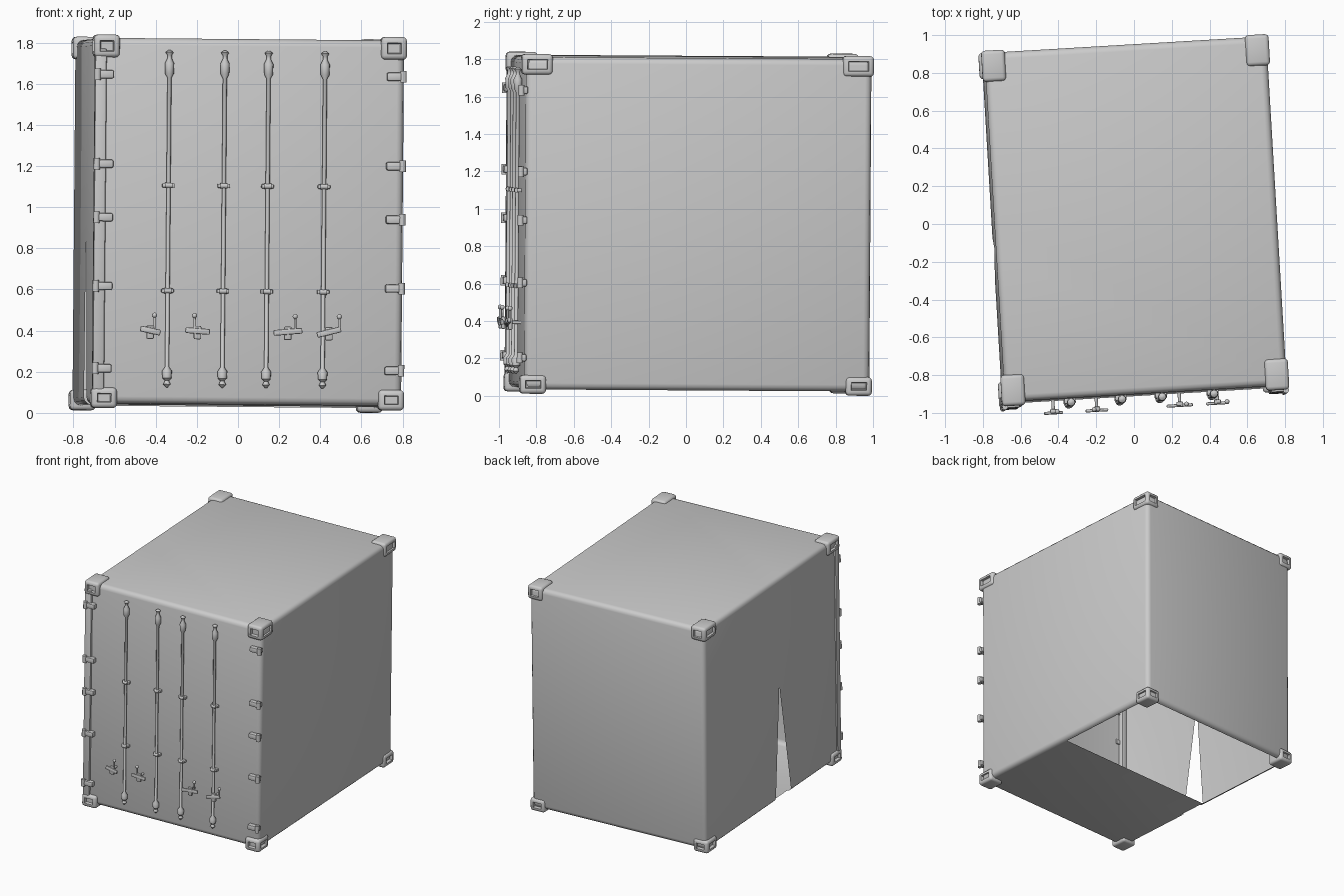
import bpy, bmesh
from math import radians, cos, sin, pi
from mathutils import Matrix, Vector

if "Cube" in bpy.data.objects:
    bpy.data.objects.remove(bpy.data.objects["Cube"])

# Whole container is turned a few degrees and leans very slightly
POSE = (Matrix.Translation((0, 0, 0.92)) @ Matrix.Rotation(radians(3.4), 4, 'Z')
        @ Matrix.Rotation(radians(-0.35), 4, 'X') @ Matrix.Rotation(radians(0.5), 4, 'Y')
        @ Matrix.Translation((0, 0, -0.92)))
FRONT = -0.905


def finish(bm, name, angle=40):
    mesh = bpy.data.meshes.new(name)
    bm.to_mesh(mesh)
    bm.free()
    mesh.shade_smooth()
    mesh.set_sharp_from_angle(angle=radians(angle))
    obj = bpy.data.objects.new(name, mesh)
    bpy.context.collection.objects.link(obj)
    obj.matrix_world = POSE
    return obj


def add_box(bm, lo, hi, bevel=0.0, segments=2, turn=None):
    lo, hi = Vector(lo), Vector(hi)
    m = Matrix.Translation((lo + hi) / 2)
    if turn:
        m = m @ Matrix.Rotation(radians(turn), 4, 'Y')
    part = bmesh.new()
    bmesh.ops.create_cube(part, size=1, matrix=m @ Matrix.Diagonal((*(hi - lo), 1)))
    if bevel:
        bmesh.ops.bevel(part, geom=part.edges[:], offset=bevel, segments=segments,
                        profile=0.5, affect='EDGES')
    tmp = bpy.data.meshes.new("tmp")
    part.to_mesh(tmp)
    part.free()
    bm.from_mesh(tmp)
    bpy.data.meshes.remove(tmp)


def add_rod(bm, a, b, r, sides=10):
    a, b = Vector(a), Vector(b)
    rot = (b - a).to_track_quat('Z', 'Y').to_matrix().to_4x4()
    bmesh.ops.create_cone(bm, cap_ends=True, segments=sides, radius1=r, radius2=r,
                          depth=(b - a).length, matrix=Matrix.Translation((a + b) / 2) @ rot)


def add_lathe(bm, profile, x, y, sides=12):
    rings = [[bm.verts.new((x + r * cos(2 * pi * i / sides), y + r * sin(2 * pi * i / sides), z))
              for i in range(sides)] for r, z in profile]
    for lo, hi in zip(rings, rings[1:]):
        for i in range(sides):
            j = (i + 1) % sides
            bm.faces.new((lo[i], lo[j], hi[j], hi[i]))
    bm.faces.new(rings[0][::-1])
    bm.faces.new(rings[-1])


# Thin shell of walls and roof, floor only under the front half
bm = bmesh.new()
add_box(bm, (-0.745, FRONT, 0.035), (0.75, 0.945, 1.812), 0.035, 3)


def cut(faces, point, normal):
    geom = set(faces)
    for f in faces:
        geom.update(f.edges)
        geom.update(f.verts)
    bmesh.ops.bisect_plane(bm, geom=list(geom), dist=1e-5, plane_co=point, plane_no=normal)


cut([f for f in bm.faces if f.normal.z < -0.99], (0, 0.01, 0), (0, 1, 0))
bm.normal_update()
bmesh.ops.delete(bm, geom=[f for f in bm.faces if f.normal.z < -0.99
                           and f.calc_center_median().y > 0.01], context='FACES')

# Narrow split rising from the bottom of the left wall
apex = Vector((0, -0.09, 0.95))
sides = [(Vector((0, 0.95, 0.07))), (Vector((0, -0.95, 0.155)))]
for n in sides:
    cut([f for f in bm.faces if f.calc_center_median().x < -0.7], apex, n)
inside = []
for f in bm.faces:
    c = f.calc_center_median()
    if c.x < -0.7 and c.z < 0.95 and all((c - apex).dot(n) < 0 for n in sides):
        inside.append(f)
bmesh.ops.delete(bm, geom=inside, context='FACES')
finish(bm, "container_shell", 50)

# Slim post beside the left door edge
bm = bmesh.new()
add_box(bm, (-0.757, -0.922, 0.08), (-0.70, -0.87, 1.76), 0.01)
finish(bm, "left_door_post")

# Eight corner castings with pockets pressed into their outer faces
for sx, xn in ((-1, "left"), (1, "right")):
    for sy, yn in ((-1, "front"), (1, "back")):
        for sz, zn in ((-1, "bottom"), (1, "top")):
            size = Vector((0.125, 0.165 if sz > 0 else 0.14, 0.11 if sz > 0 else 0.1))
            outer = Vector((0.762 * sx, -0.928 if sy < 0 else 0.957, 0.012 if sz < 0 else 1.828))
            centre = outer - Vector((sx * size.x, sy * size.y, sz * size.z)) / 2
            bm = bmesh.new()
            add_box(bm, centre - size / 2, centre + size / 2, 0.02, 3)
            bm.normal_update()
            pockets = [f for f in bm.faces if f.normal.x * sx > 0.99 or f.normal.y * sy > 0.99]
            bmesh.ops.inset_individual(bm, faces=pockets, thickness=0.012, depth=0)
            bmesh.ops.inset_individual(bm, faces=pockets, thickness=0.006, depth=-0.022)
            finish(bm, f"{zn}_{yn}_{xn}_corner")

# Four locking rods with end fittings and guide brackets
rod_profile = [(0.004, 0.115), (0.018, 0.13), (0.010, 0.148), (0.022, 0.16), (0.024, 0.195),
               (0.010, 0.215), (0.010, 1.62), (0.021, 1.64), (0.023, 1.69), (0.011, 1.715),
               (0.011, 1.73), (0.020, 1.745), (0.006, 1.755)]
for k, x in enumerate((-0.395, -0.125, 0.088, 0.363)):
    bm = bmesh.new()
    add_lathe(bm, rod_profile, x, -0.927)
    for z in (0.585, 1.097):
        add_rod(bm, (x - 0.018, -0.93, z), (x + 0.018, -0.93, z), 0.013)
        add_box(bm, (x - 0.03, -0.93, z - 0.01), (x + 0.03, FRONT + 0.005, z + 0.01), 0.004)
    finish(bm, f"locking_rod_{k + 1}")

# Door hinges down both sides
for sx, xn in ((-1, "left"), (1, "right")):
    for k, z in enumerate((0.205, 0.605, 0.94, 1.2, 1.635)):
        bm = bmesh.new()
        xs = sorted((sx * 0.665, sx * 0.755))
        add_box(bm, (xs[0], -0.938, z - 0.02), (xs[1], -0.895, z + 0.02), 0.008)
        add_rod(bm, (sx * 0.745, -0.93, z - 0.028), (sx * 0.745, -0.93, z + 0.028), 0.016)
        finish(bm, f"{xn}_hinge_{k + 1}")

# Lever handles, each with a catch, an upright pin and a stem to the door
for k, (x, w, lean, up) in enumerate(((-0.48, 0.10, 12, 0.02), (-0.25, 0.12, 4, -0.015),
                                      (0.19, 0.14, -5, 0.035), (0.39, 0.12, -14, 0.05))):
    bm = bmesh.new()
    z = 0.39
    add_box(bm, (x - w / 2, -0.978, z - 0.014), (x + w / 2, -0.962, z + 0.014), 0.006, 2, lean)
    add_box(bm, (x - 0.018, -0.972, z - 0.04), (x + 0.018, -0.95, z + 0.025), 0.006)
    add_rod(bm, (x + up, -0.965, z), (x + up, -0.965, z + 0.075), 0.006)
    bmesh.ops.create_uvsphere(bm, u_segments=10, v_segments=6, radius=0.013,
                              matrix=Matrix.Translation((x + up, -0.965, z + 0.075)))
    add_rod(bm, (x, -0.96, z), (x, FRONT, z), 0.009)
    finish(bm, f"lever_handle_{k + 1}")
